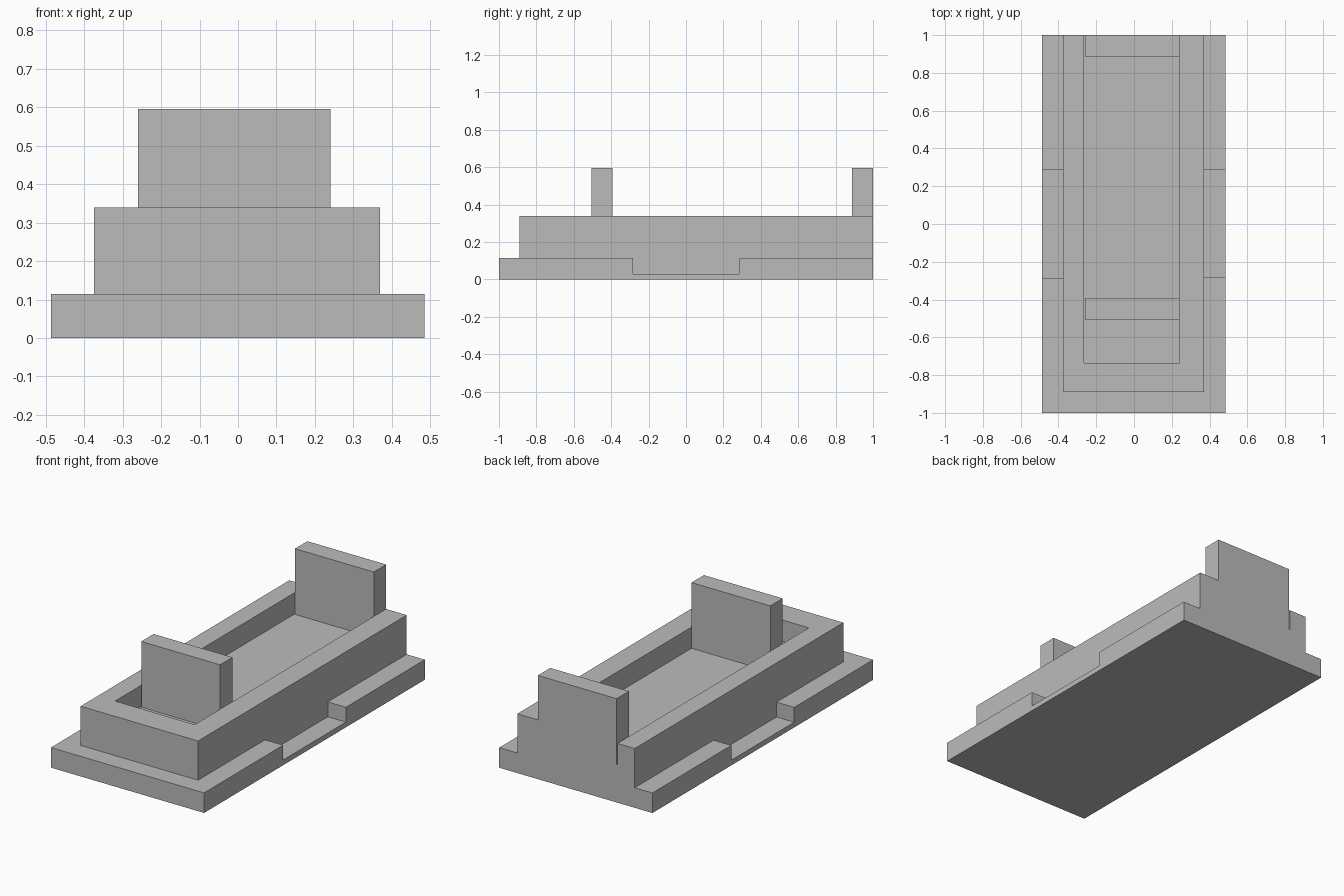
import bpy
import bmesh
from mathutils import Vector

default = bpy.data.objects.get("Cube")
if default:
    bpy.data.objects.remove(default, do_unlink=True)

GREY = (0.5, 0.5, 0.5, 1.0)
grey = bpy.data.materials.new("plain_grey")
grey.use_nodes = True
grey.diffuse_color = GREY
grey.node_tree.nodes["Principled BSDF"].inputs["Base Color"].default_value = GREY


def box(name, low, high):
    """Flat-sided block between two opposite corners."""
    low, high = Vector(low), Vector(high)
    bm = bmesh.new()
    bmesh.ops.create_cube(bm, size=1)
    for v in bm.verts:
        v.co = (low + high) / 2 + v.co * (high - low)
    mesh = bpy.data.meshes.new(name)
    bm.to_mesh(mesh)
    bm.free()
    mesh.materials.append(grey)
    obj = bpy.data.objects.new(name, mesh)
    bpy.context.collection.objects.link(obj)
    return obj


def cut(obj, low, high):
    """Remove a block of material from obj."""
    cutter = box("cutter", low, high)
    cutter.hide_render = True
    mod = obj.modifiers.new("cut", "BOOLEAN")
    mod.operation = "DIFFERENCE"
    mod.solver = "EXACT"
    mod.object = cutter
    graph = bpy.context.evaluated_depsgraph_get()
    mesh = bpy.data.meshes.new_from_object(obj.evaluated_get(graph))
    obj.modifiers.clear()
    obj.data = mesh
    bpy.data.objects.remove(cutter, do_unlink=True)


BASE_TOP, FLOOR, RIM, TOP = 0.115, 0.218, 0.34, 0.595

# Wide base slab with a step-down notch in the middle of each long side
base = box("base", (-0.487, -1, 0), (0.485, 1, BASE_TOP))
cut(base, (0.37, -0.283, 0.03), (0.7, 0.285, 0.3))
cut(base, (-0.7, -0.285, 0.03), (-0.375, 0.285, 0.3))

# Tray with a pocket that runs out through the back
tray = box("tray", (-0.375, -0.89, BASE_TOP), (0.37, 1, RIM))
cut(tray, (-0.265, -0.735, FLOOR), (0.24, 1.2, 0.6))

# Two upright panels standing on the pocket floor
for name, front, back in (("front_panel", -0.505, -0.393),
                          ("back_panel", 0.888, 1)):
    box(name, (-0.26, front, FLOOR), (0.24, back, TOP))
